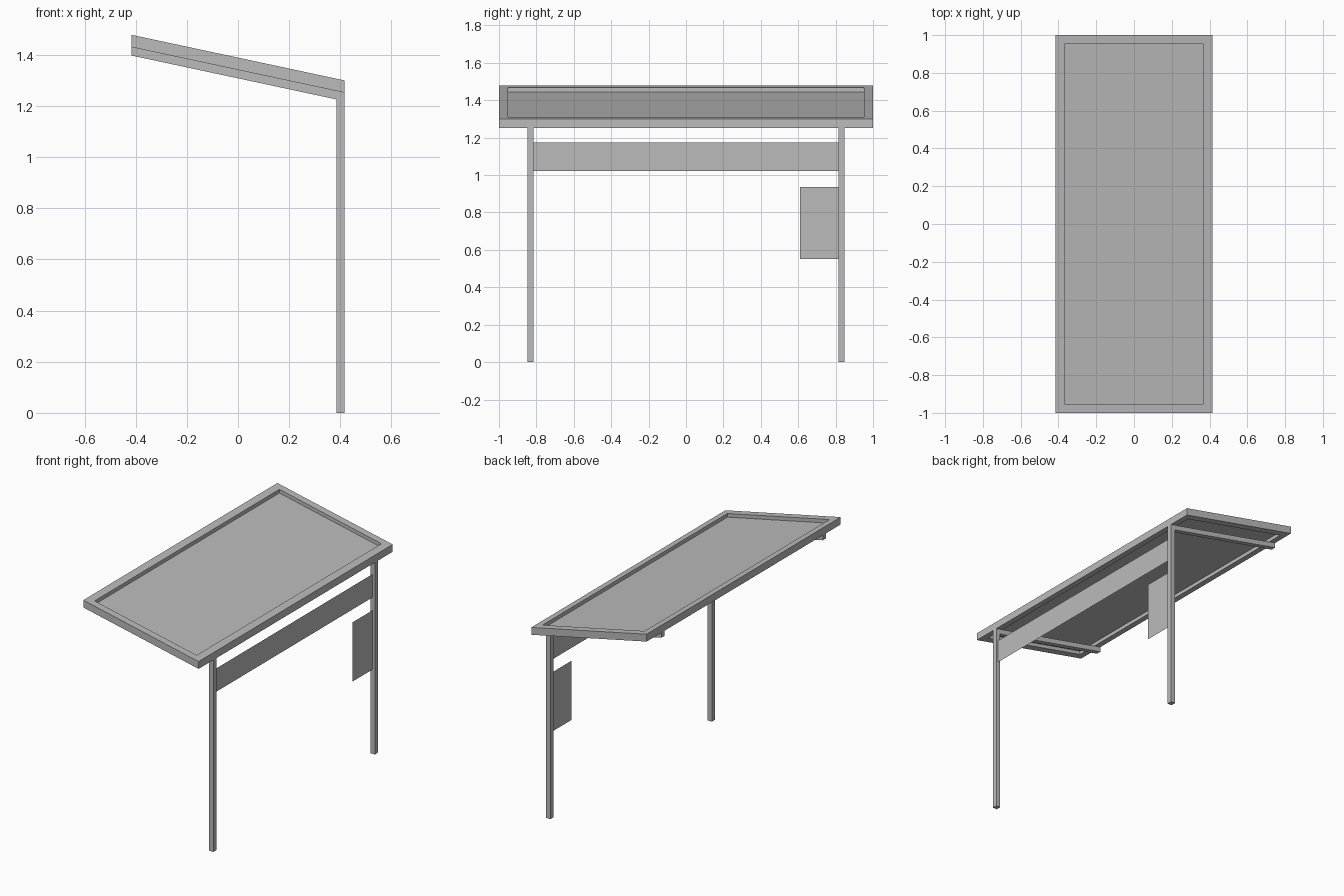
import bpy

if "Cube" in bpy.data.objects:
    bpy.data.objects.remove(bpy.data.objects["Cube"])

HALF_X, HALF_Y = 0.416, 1.0      # roof half sizes
SLOPE = -0.214                   # roof falls towards the posts
ROOF_MID = 1.389                 # roof top height at x = 0
FRAME_T, ARM_T, RIM = 0.048, 0.033, 0.048
POST_X = 0.385                   # inner side of the posts
POST_IN, POST_OUT = 0.816, 0.848

grey = bpy.data.materials.new("grey_metal")
grey.diffuse_color = (0.5, 0.5, 0.5, 1)
grey.use_nodes = True
grey.node_tree.nodes["Principled BSDF"].inputs["Base Color"].default_value = grey.diffuse_color


def make(name, verts, faces):
    mesh = bpy.data.meshes.new(name)
    mesh.from_pydata(verts, [], faces)
    mesh.materials.append(grey)
    obj = bpy.data.objects.new(name, mesh)
    bpy.context.collection.objects.link(obj)
    return obj


def top(x, drop=0.0):
    """Height of the sloped roof, lowered by drop."""
    return ROOF_MID + SLOPE * x - drop


def ring(hx, hy, drop):
    return [(x, y, top(x, drop))
            for x, y in ((-hx, -hy), (hx, -hy), (hx, hy), (-hx, hy))]


def sheet(name, x, y0, y1, z0, z1):
    make(name, [(x, y0, z0), (x, y1, z0), (x, y1, z1), (x, y0, z1)],
         [(0, 1, 2, 3)])


# Roof frame: four loops joined into a sloped rectangular tube
inner = (HALF_X - RIM, HALF_Y - RIM)
loops = [ring(HALF_X, HALF_Y, 0), ring(HALF_X, HALF_Y, FRAME_T),
         ring(*inner, FRAME_T), ring(*inner, 0)]
faces = []
for k in range(4):
    a, b = 4 * k, 4 * ((k + 1) % 4)
    for i in range(4):
        j = (i + 1) % 4
        faces.append((a + i, b + i, b + j, a + j))
make("roof_frame", [v for lp in loops for v in lp], faces)

# Roof panel, recessed halfway into the frame
make("roof_panel", ring(*inner, FRAME_T / 2), [(0, 1, 2, 3)])

# Post and roof arm as one bent profile, extruded along y, on both sides
profile = [(POST_X, 0), (HALF_X, 0), (HALF_X, top(HALF_X, FRAME_T)),
           (-HALF_X, top(-HALF_X, FRAME_T)),
           (-HALF_X, top(-HALF_X, FRAME_T + ARM_T)),
           (POST_X, top(POST_X, FRAME_T + ARM_T))]
n = len(profile)
for name, y0, y1 in (("post_and_arm_front", -POST_OUT, -POST_IN),
                     ("post_and_arm_back", POST_IN, POST_OUT)):
    verts = [(x, y, z) for y in (y0, y1) for x, z in profile]
    faces = [tuple(range(n)), tuple(reversed(range(n, 2 * n)))]
    faces += [(i, i + n, (i + 1) % n + n, (i + 1) % n) for i in range(n)]
    make(name, verts, faces)

# Thin boards between the posts
mid_x = (POST_X + HALF_X) / 2
sheet("sign_board", mid_x, -POST_IN, POST_IN, 1.021, 1.173)
sheet("notice_board", mid_x, 0.61, POST_IN, 0.551, 0.937)
